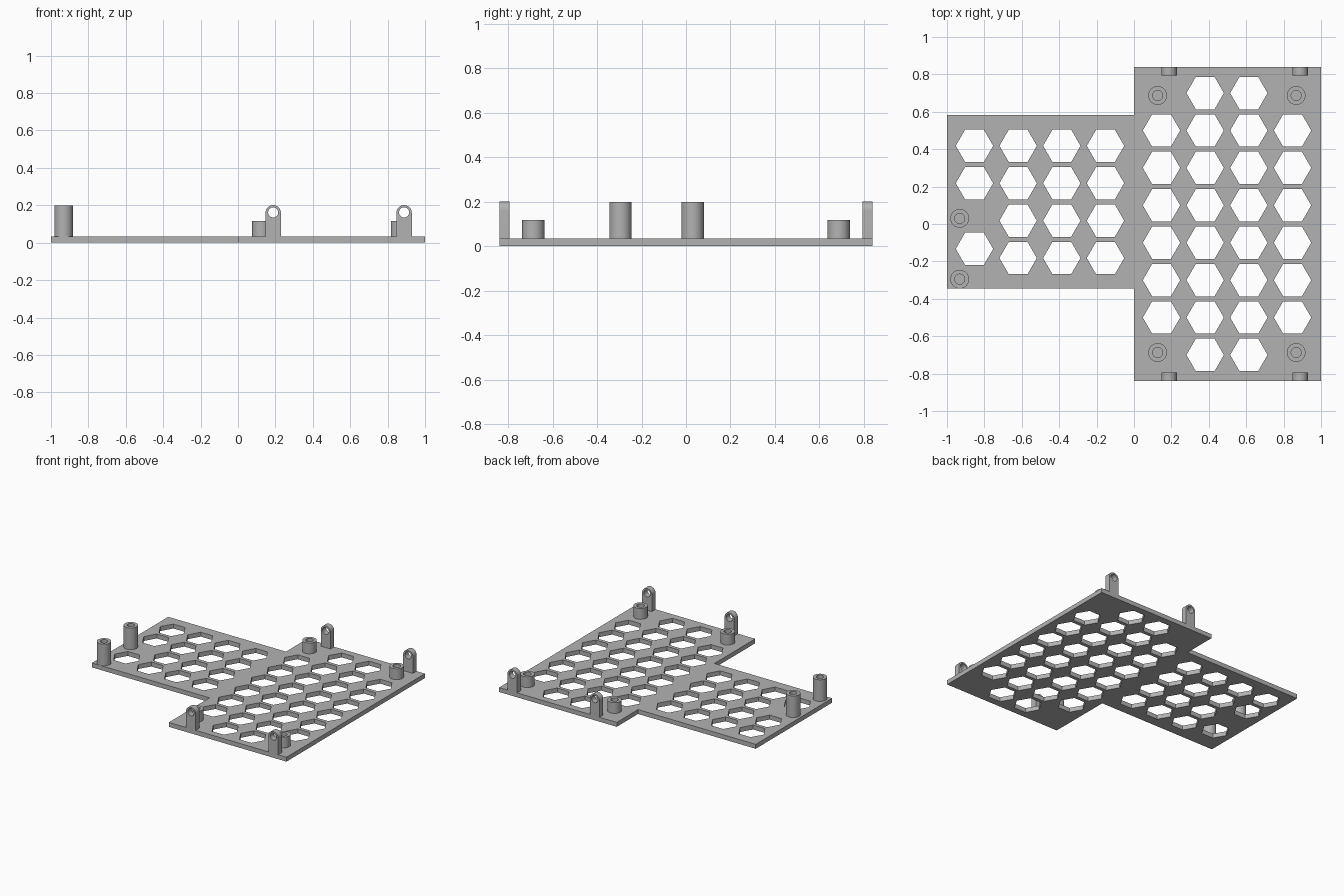
import bpy, bmesh
from math import cos, sin, pi, radians
from mathutils import Matrix

default = bpy.data.objects.get("Cube")
if default:
    bpy.data.objects.remove(default)

THICK = 0.034

grey = bpy.data.materials.new("plain_grey")
grey.use_nodes = True
COLOUR = (0.45, 0.45, 0.45, 1)
grey.diffuse_color = COLOUR
grey.node_tree.nodes["Principled BSDF"].inputs["Base Color"].default_value = COLOUR


def arc(cx, cy, r, n, start=0.0, sweep=2 * pi):
    """Points on an arc; a full turn leaves out the repeated last point."""
    steps = n if sweep >= 2 * pi else n - 1
    return [(cx + r * cos(start + sweep * i / steps),
             cy + r * sin(start + sweep * i / steps)) for i in range(n)]


def extrude_outline(name, loops, depth, matrix):
    """Solid from an outline (first loop) with holes (other loops)."""
    curve = bpy.data.curves.new(name + "_outline", 'CURVE')
    curve.dimensions = '2D'
    curve.fill_mode = 'BOTH'
    curve.extrude = depth / 2
    for loop in loops:
        spline = curve.splines.new('POLY')
        spline.points.add(len(loop) - 1)
        for point, (x, y) in zip(spline.points, loop):
            point.co = (x, y, 0, 1)
        spline.use_cyclic_u = True
    helper = bpy.data.objects.new(name + "_outline", curve)
    bpy.context.scene.collection.objects.link(helper)
    graph = bpy.context.evaluated_depsgraph_get()
    mesh = bpy.data.meshes.new_from_object(helper.evaluated_get(graph))
    bpy.data.objects.remove(helper)
    bpy.data.curves.remove(curve)

    bm = bmesh.new()
    bm.from_mesh(mesh)
    bmesh.ops.remove_doubles(bm, verts=bm.verts, dist=0.0001)
    bmesh.ops.translate(bm, verts=bm.verts, vec=(0, 0, depth / 2))
    bmesh.ops.transform(bm, verts=bm.verts, matrix=matrix)
    bmesh.ops.dissolve_limit(bm, angle_limit=radians(0.5), verts=bm.verts, edges=bm.edges)
    bmesh.ops.recalc_face_normals(bm, faces=bm.faces)
    for face in bm.faces:
        face.smooth = True
    bm.to_mesh(mesh)
    bm.free()
    mesh.set_sharp_from_angle(angle=radians(30))
    mesh.materials.clear()
    mesh.materials.append(grey)
    obj = bpy.data.objects.new(name, mesh)
    bpy.context.scene.collection.objects.link(obj)
    return obj


def rectangle(x0, x1, y0, y1):
    return [(x0, y0), (x1, y0), (x1, y1), (x0, y1)]


def hexagon(x, y):
    return arc(x, y, 0.1, 6)


PITCH_X, PITCH_Y = 0.2335, 0.2

# Long plate: the corner cells stay solid under the bosses
cells = [hexagon(0.147 + PITCH_X * c, 0.7 - PITCH_Y * r)
         for c in range(4) for r in range(8)
         if not (c in (0, 3) and r in (0, 7))]
extrude_outline("long_plate", [rectangle(0, 1, -0.84, 0.84)] + cells, THICK, Matrix())

# Side plate: the outer column leaves room for two bosses
cells = [hexagon(-0.853 + PITCH_X * c, 0.418 - PITCH_Y * r)
         for c in range(4) for r in range(4) if c > 0 or r < 2]
cells.append(hexagon(-0.853, -0.133))
extrude_outline("side_plate", [rectangle(-1, 0, -0.345, 0.582)] + cells, THICK, Matrix())


# Hollow screw bosses
def boss(name, x, y, top):
    extrude_outline(name, [arc(0, 0, 0.05, 48), arc(0, 0, 0.027, 48)], top - THICK,
                    Matrix.Translation((x, y, THICK)))


for end, y in (("front", -0.295), ("back", 0.03)):
    boss("tall_boss_" + end, -0.932, y, 0.2)
for end, y in (("front", -0.687), ("back", 0.687)):
    for side, x in (("right", 0.126), ("left", 0.867)):
        boss("short_boss_" + end + "_" + side, x, y, 0.117)

# Upright mounting tabs with a rounded top and a through hole
TAB_R, TAB_DEPTH, HOLE_Z = 0.041, 0.045, 0.16
tab_shape = [(-TAB_R, THICK), (TAB_R, THICK)] + arc(0, HOLE_Z, TAB_R, 25, 0, pi)
tab_hole = arc(0, HOLE_Z + 0.002, 0.027, 40)
for end, y in (("front", -0.84 + TAB_DEPTH), ("back", 0.84)):
    for side, x in (("right", 0.188), ("left", 0.888)):
        stand = Matrix.Translation((x, y, 0)) @ Matrix.Rotation(pi / 2, 4, 'X')
        extrude_outline("tab_" + end + "_" + side, [tab_shape, tab_hole], TAB_DEPTH, stand)
